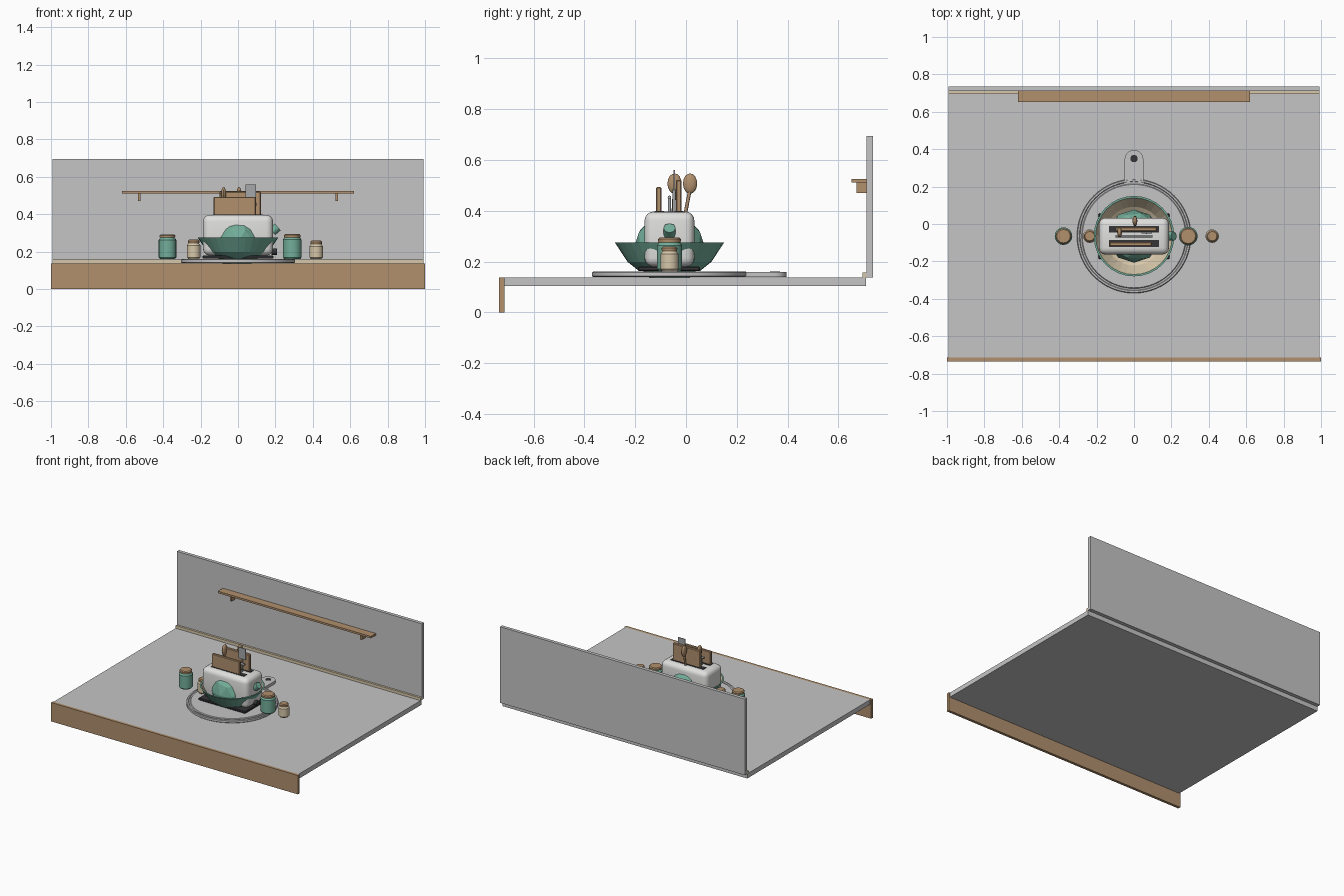
import bpy, bmesh, math
from mathutils import Vector

if "Cube" in bpy.data.objects:
    bpy.data.objects.remove(bpy.data.objects["Cube"])


def material(name, r, g, b):
    m = bpy.data.materials.new(name)
    m.diffuse_color = (r, g, b, 1)
    m.use_nodes = True
    m.node_tree.nodes["Principled BSDF"].inputs["Base Color"].default_value = m.diffuse_color
    return m


STONE = material("light grey stone", 0.56, 0.56, 0.56)
WHITE = material("off white enamel", 0.74, 0.74, 0.73)
WOOD = material("warm wood", 0.44, 0.28, 0.155)
TEAL = material("teal glaze", 0.17, 0.42, 0.32)
CREAM = material("cream glaze", 0.68, 0.57, 0.40)
DARK = material("dark rubber", 0.035, 0.035, 0.04)
METAL = material("steel", 0.38, 0.39, 0.40)
CY = -0.065  # depth of the centre line shared by the group


def finish(name, bm, mats, smooth=None):
    bmesh.ops.recalc_face_normals(bm, faces=bm.faces)
    me = bpy.data.meshes.new(name)
    bm.to_mesh(me)
    bm.free()
    for m in mats:
        me.materials.append(m)
    ob = bpy.data.objects.new(name, me)
    bpy.context.collection.objects.link(ob)
    if smooth:
        bpy.ops.object.select_all(action='DESELECT')
        ob.select_set(True)
        bpy.context.view_layer.objects.active = ob
        bpy.ops.object.shade_smooth_by_angle(angle=math.radians(smooth))
    return ob


def box(name, lo, hi, mat, bevel=0, segments=1, smooth=None):
    bm = bmesh.new()
    bmesh.ops.create_cube(bm, size=1)
    for v in bm.verts:
        v.co = [lo[i] + (v.co[i] + 0.5) * (hi[i] - lo[i]) for i in range(3)]
    if bevel:
        bmesh.ops.bevel(bm, geom=bm.edges[:], offset=bevel, segments=segments,
                        profile=0.5, affect='EDGES')
    return finish(name, bm, [mat], smooth)


def lathe(name, profile, loc, mats, sides=24, rule=None, smooth=None):
    """Spin (radius, height) points around z; zero radius closes an end."""
    bm = bmesh.new()
    pts = [bm.verts.new((r, 0, z)) for r, z in profile]
    edges = [bm.edges.new(p) for p in zip(pts, pts[1:])]
    bmesh.ops.spin(bm, geom=pts + edges, cent=(0, 0, 0), axis=(0, 0, 1),
                   angle=2 * math.pi, steps=sides)
    bmesh.ops.remove_doubles(bm, verts=bm.verts, dist=1e-5)
    bmesh.ops.recalc_face_normals(bm, faces=bm.faces)
    if rule:
        for f in bm.faces:
            f.material_index = rule(f)
    ob = finish(name, bm, mats, smooth)
    ob.location = loc
    return ob


def rod(name, a, b, radius, mat, sides=8):
    a, b = Vector(a), Vector(b)
    ob = lathe(name, [(0, 0), (radius, 0), (radius, (b - a).length), (0, (b - a).length)],
               a, [mat], sides, smooth=50)
    ob.rotation_euler = (b - a).to_track_quat('Z', 'Y').to_euler()
    return ob


# Counter, front panel, wall and shelf
box("countertop", (-0.992, -0.715, 0.104), (0.992, 0.708, 0.138), STONE)
box("front_panel", (-1, -0.735, 0), (1, -0.715, 0.138), WOOD)
box("backsplash", (-0.992, 0.71, 0.138), (0.992, 0.735, 0.695), STONE)
box("wall_strip", (-0.992, 0.695, 0.138), (0.992, 0.71, 0.158), CREAM)
box("shelf", (-0.62, 0.652, 0.511), (0.62, 0.71, 0.525), WOOD)
for side in (-1, 1):
    box("shelf_bracket", (side * 0.527 - 0.007, 0.67, 0.47),
        (side * 0.527 + 0.007, 0.71, 0.511), WOOD)

# Round serving board with a shallow groove
lathe("board", [(0, 0), (0.3, 0), (0.305, 0.004), (0.305, 0.018), (0.301, 0.022),
                (0.292, 0.022), (0.288, 0.017), (0.28, 0.017), (0.276, 0.022), (0, 0.022)],
      (0, CY, 0.139), [STONE], 64, smooth=30)

# Board handle with a rounded end and a dark hole
bm = bmesh.new()
outline = [(-0.05, 0.215), (0.05, 0.215)]
outline += [(0.05 * math.cos(i * math.pi / 12), 0.346 + 0.05 * math.sin(i * math.pi / 12))
            for i in range(13)]
face = bm.faces.new([bm.verts.new((x, y, 0.139)) for x, y in outline])
ext = bmesh.ops.extrude_face_region(bm, geom=[face])
bmesh.ops.translate(bm, vec=(0, 0, 0.021),
                    verts=[v for v in ext["geom"] if isinstance(v, bmesh.types.BMVert)])
finish("board_handle", bm, [STONE], 30)
lathe("handle_hole", [(0, 0), (0.02, 0), (0.02, 0.002), (0, 0.002)],
      (0, 0.35, 0.159), [DARK], 16)

# Bowl: teal outside, cream inside
bowl = [(0, 0), (0.12, 0), (0.165, 0.036), (0.215, 0.112),
        (0.205, 0.112), (0.157, 0.042), (0.115, 0.012), (0, 0.012)]
lathe("bowl", bowl, (0, CY, 0.163), [TEAL, CREAM], 32,
      lambda f: 1 if f.normal.z > 0.1 and f.calc_center_median().xy.length < 0.204 else 0)

# Faceted ball resting in the bowl
bm = bmesh.new()
bmesh.ops.create_icosphere(bm, subdivisions=2, radius=0.142)
finish("bowl_ball", bm, [TEAL]).location = (0, CY, 0.25)

# Toaster body, base, slots, lever and rack
box("toaster_body", (-0.187, CY - 0.098, 0.18), (0.187, CY + 0.098, 0.397), WHITE, 0.035, 4, 40)
box("toaster_base", (-0.19, -0.188, 0.163), (0.19, 0.055, 0.18), DARK, 0.004)
for y in (-0.104, -0.028):
    box("toaster_slot", (-0.133, y - 0.018, 0.394), (0.133, y + 0.018, 0.4), DARK)
box("front_slice", (-0.13, -0.118, 0.3), (0.096, -0.097, 0.493), WOOD, 0.004)
box("rear_slice", (-0.1, -0.04, 0.3), (0.122, -0.017, 0.521), WOOD, 0.004)
rod("lever_knob", (0.183, CY, 0.307), (0.213, CY, 0.332), 0.024, TEAL)
rod("dial", (0.18, CY, 0.2), (0.208, CY, 0.2), 0.018, DARK, 12)
rod("rack_bar", (-0.1, CY, 0.453), (0.1, CY, 0.453), 0.007, METAL)
for x in (-0.08, 0.08):
    rod("rack_post", (x, CY, 0.39), (x, CY, 0.453), 0.006, METAL)

# Spoons and spatula
for x, y, foot in ((-0.077, -0.045, -0.055), (0.005, 0.016, -0.02)):
    rod("spoon_handle", (x, foot, 0.3), (x, y, 0.485), 0.007, WOOD)
    bm = bmesh.new()
    bmesh.ops.create_uvsphere(bm, u_segments=12, v_segments=8, radius=1)
    bmesh.ops.scale(bm, vec=(0.013, 0.028, 0.04), verts=bm.verts)
    finish("spoon_head", bm, [WOOD], 50).location = (x, y, 0.507)
box("spatula_blade", (0.04, -0.05, 0.48), (0.095, -0.044, 0.56), METAL)
rod("spatula_handle", (0.067, -0.047, 0.3), (0.067, -0.047, 0.485), 0.006, METAL)

# Lidded jars
for x, r, h, mat in ((-0.377, 0.047, 0.131, TEAL), (0.29, 0.05, 0.132, TEAL),
                     (-0.237, 0.036, 0.102, CREAM), (0.418, 0.036, 0.097, CREAM)):
    t = h - 0.018
    lathe("jar", [(0, 0), (r - 0.007, 0), (r, 0.008), (r, t - 0.012), (r - 0.009, t), (0, t)],
          (x, CY, 0.162), [mat], 20, smooth=35)
    lathe("jar_lid", [(0, t), (r - 0.006, t), (r - 0.005, h - 0.006), (r - 0.011, h), (0, h)],
          (x, CY, 0.162), [WOOD], 16, smooth=35)
